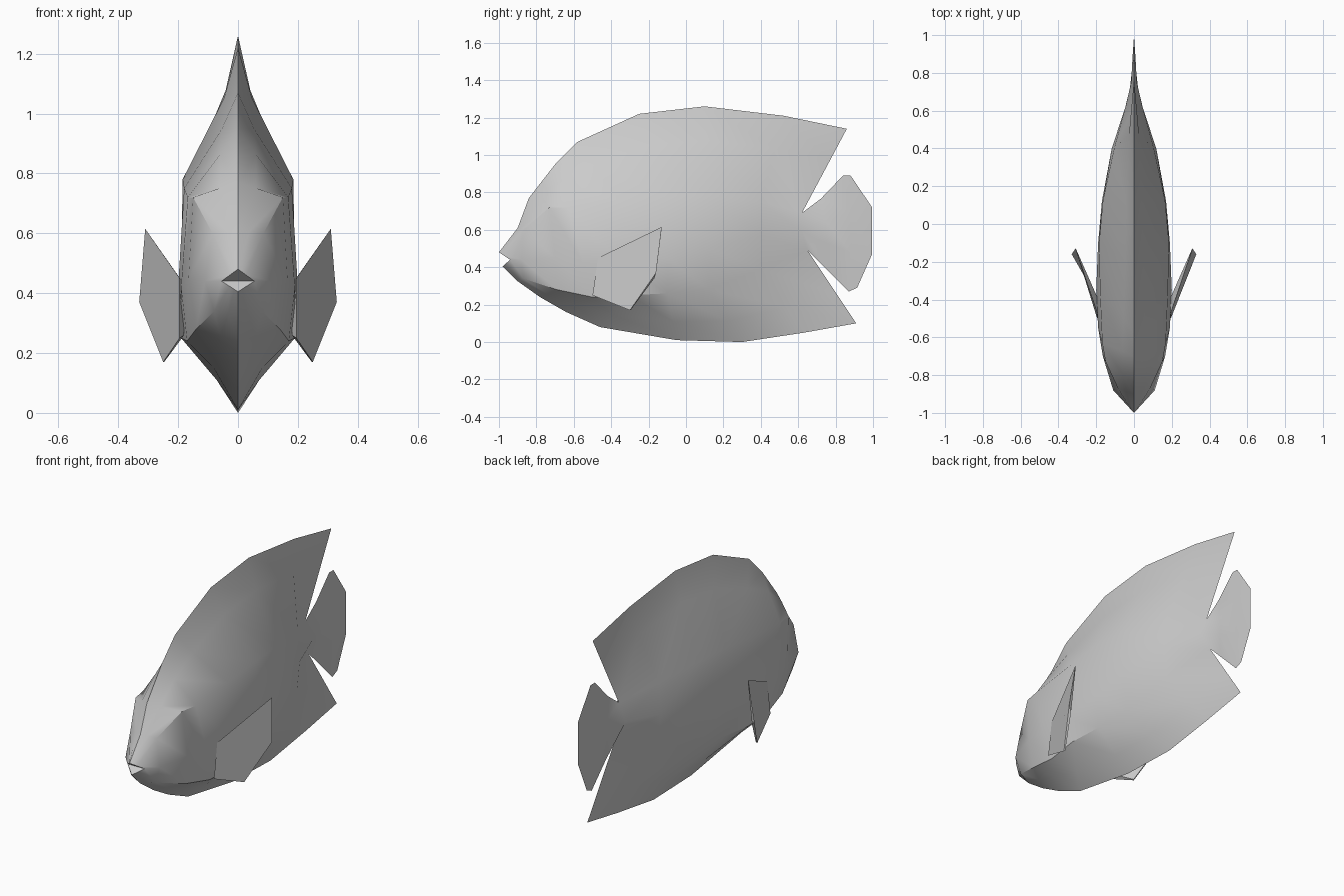
import bpy, bmesh, math
from mathutils import Vector

if "Cube" in bpy.data.objects:
    bpy.data.objects.remove(bpy.data.objects["Cube"])

grey = bpy.data.materials.new("pale_grey")
grey.diffuse_color = (0.6, 0.6, 0.6, 1)
grey.use_nodes = True
grey.node_tree.nodes["Principled BSDF"].inputs["Base Color"].default_value = grey.diffuse_color


def finish(name, bm, angle):
    bmesh.ops.remove_doubles(bm, verts=bm.verts, dist=0.0005)
    bmesh.ops.recalc_face_normals(bm, faces=bm.faces)
    mesh = bpy.data.meshes.new(name)
    bm.to_mesh(mesh)
    bm.free()
    mesh.materials.append(grey)
    ob = bpy.data.objects.new(name, mesh)
    bpy.context.collection.objects.link(ob)
    bpy.ops.object.select_all(action='DESELECT')
    ob.select_set(True)
    bpy.context.view_layer.objects.active = ob
    bpy.ops.object.shade_smooth_by_angle(angle=math.radians(angle))
    return ob


def loft(bm, rows):
    """Skin consecutive rows of points on both sides of x = 0."""
    for side in (1, -1):
        grid = [[bm.verts.new((p[0] * side, p[1], p[2])) for p in r] for r in rows]
        for a, b in zip(grid, grid[1:]):
            for i in range(len(a) - 1):
                q = [a[i], a[i + 1], b[i + 1], b[i]]
                pts = []
                for v in q:
                    if all((v.co - w.co).length > 1e-4 for w in pts):
                        pts.append(v)
                if len(pts) > 2:
                    bm.faces.new(pts)


# Body stations: top (y, z), shoulder, middle, lower flank (x, y, z), keel (y, z), ridge pinch
stations = [
    ((-1.0, .48), (.0275, -.97, .46), (.055, -.94, .44), (.0275, -.96, .4225), (-.98, .405), .4),
    ((-.9, .61), (.085, -.87, .60), (.11, -.88, .44), (.08, -.87, .34), (-.9, .325), .45),
    ((-.84, .77), (.15, -.73, .72), (.165, -.7, .45), (.14, -.69, .28), (-.78, .24), .4),
    ((-.7, .95), (.168, -.63, .72), (.19, -.55, .42), (.17, -.5, .24), (-.64, .16), .36),
    ((-.58, 1.07), (.18, -.35, .75), (.2, -.35, .42), (.19, -.3, .25), (-.46, .08), .3),
    ((-.25, 1.22), (.185, -.1, .78), (.19, -.1, .45), (.17, -.1, .26), (-.05, .01), .25),
    ((.1, 1.26), (.165, .12, .78), (.17, .12, .5), (.15, .12, .28), (.3, .0), .25),
    ((.52, 1.21), (.105, .4, .75), (.118, .4, .57), (.1, .4, .39), (.63, .05), .25),
    ((.86, 1.14), (0, .62, .69), (.045, .62, .59), (0, .65, .49), (.91, .10), .25),
]

rows = []
for top, sh, mid, low, keel, pinch in stations:
    top, keel = Vector((0, *top)), Vector((0, *keel))
    sh, mid, low = Vector(sh), Vector(mid), Vector(low)
    upper = sh.lerp(top, .62)
    upper.x = sh.x * pinch
    lower = low.lerp(keel, .6)
    lower.x = low.x * .42
    rows.append([top, upper, sh, mid, low, lower, keel])
mouth_back = [Vector((0, -.94, .44))] * 7

bm = bmesh.new()
loft(bm, [mouth_back] + rows)

# Tail fin, growing from the rear opening of the body
loft(bm, [
    [(0, .62, .69), (.045, .62, .59), (.045, .62, .59), (0, .65, .49)],
    [(0, .72, .765), (.015, .75, .64), (.015, .75, .53), (0, .74, .40)],
    [(0, .84, .89), (.008, .88, .70), (.008, .88, .48), (0, .87, .27)],
    [(0, .88, .89), (0, .995, .72), (0, .995, .47), (0, .915, .29)],
])
finish("fish_body", bm, 32)

# Side fins, angled outward and tapering in thickness toward the lower edge
outer = [(.195, -.47, .45), (.31, -.13, .615), (.33, -.16, .37), (.25, -.30, .17), (.195, -.5, .25)]
inner = [(.18, -.42, .43), (.308, -.13, .61), (.308, -.17, .34), (.245, -.295, .172), (.18, -.45, .26)]
for side, name in ((1, "right_side_fin"), (-1, "left_side_fin")):
    bm = bmesh.new()
    o, n = [[bm.verts.new((x * side, y, z)) for x, y, z in pts] for pts in (outer, inner)]
    bm.faces.new(o)
    bm.faces.new(n[::-1])
    for i in range(5):
        j = (i + 1) % 5
        bm.faces.new((o[j], o[i], n[i], n[j]))
    finish(name, bm, 20)
